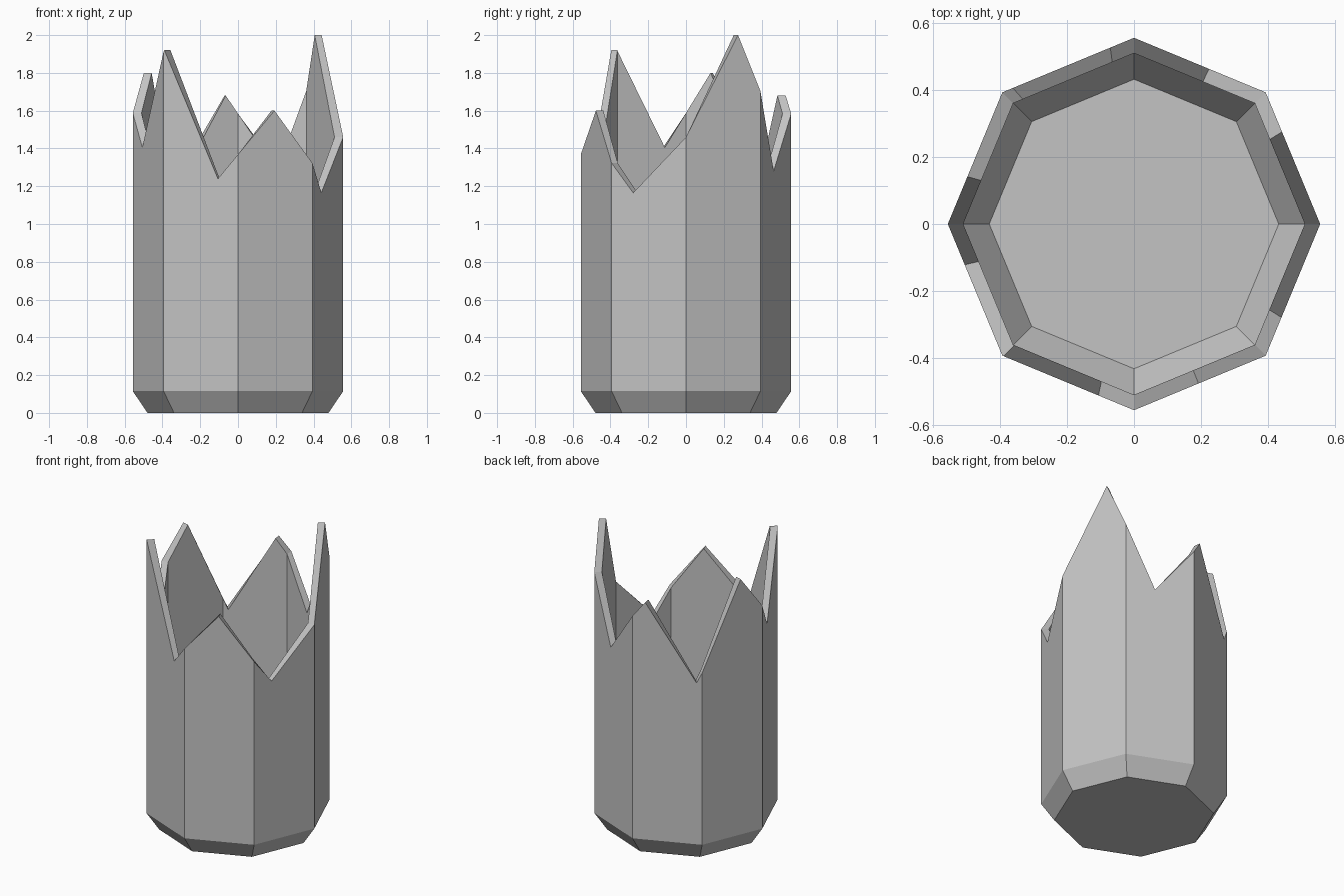
import bpy
import bmesh
import math

cube = bpy.data.objects.get("Cube")
if cube:
    bpy.data.objects.remove(cube, do_unlink=True)

SIDES = 8
OUTER, WALL, CHAMFER = 0.557, 0.046, 0.078

# Broken rim: position along the octagon (in sides) and height
RIM = [(0, 1.46), (0.70, 2.0), (1.43, 1.28), (2.18, 1.68), (2.92, 1.18),
       (3.64, 1.80), (4.31, 1.405), (5.01, 1.92), (5.73, 1.24),
       (6.49, 1.60), (7.29, 1.165), (8, 1.46)]


def octagon_point(u, radius):
    """Point on the octagon outline, u sides round from +x."""
    side = math.floor(u)
    t = u - side
    a, b = (2 * math.pi * k / SIDES for k in (side, side + 1))
    return (radius * (math.cos(a) * (1 - t) + math.cos(b) * t),
            radius * (math.sin(a) * (1 - t) + math.sin(b) * t))


def rim_height(u):
    for (u0, z0), (u1, z1) in zip(RIM, RIM[1:]):
        if u0 <= u <= u1:
            return z0 + (z1 - z0) * (u - u0) / (u1 - u0)


# Columns stand at every octagon corner and every rim peak or notch
columns = sorted(set(range(SIDES)) | {u for u, _ in RIM[:-1]})
inner = OUTER - WALL
# Rings from the underside, up the outside, over the rim and down to the floor
rings = [(OUTER - CHAMFER, 0.0), (OUTER, 0.115), (OUTER, None),
         (inner, None), (inner, 0.16), (inner - CHAMFER, 0.05)]

bm = bmesh.new()
loops = []
for radius, z in rings:
    loops.append([bm.verts.new((*octagon_point(u, radius),
                                rim_height(u) if z is None else z))
                  for u in columns])
n = len(columns)
for low, high in zip(loops, loops[1:]):
    for i in range(n):
        j = (i + 1) % n
        bm.faces.new((low[i], low[j], high[j], high[i]))
bm.faces.new(loops[0][::-1])
bm.faces.new(loops[-1])

# Merge the flat strips into whole facets
bmesh.ops.recalc_face_normals(bm, faces=bm.faces)
bmesh.ops.dissolve_limit(bm, angle_limit=math.radians(1),
                         verts=bm.verts, edges=bm.edges)

mesh = bpy.data.meshes.new("broken_cup")
bm.to_mesh(mesh)
bm.free()
cup = bpy.data.objects.new("broken_cup", mesh)
bpy.context.scene.collection.objects.link(cup)

# Plain grey
grey = bpy.data.materials.new("grey")
grey.use_nodes = True
colour = (0.55, 0.55, 0.55, 1)
grey.diffuse_color = colour
grey.node_tree.nodes["Principled BSDF"].inputs["Base Color"].default_value = colour
mesh.materials.append(grey)
